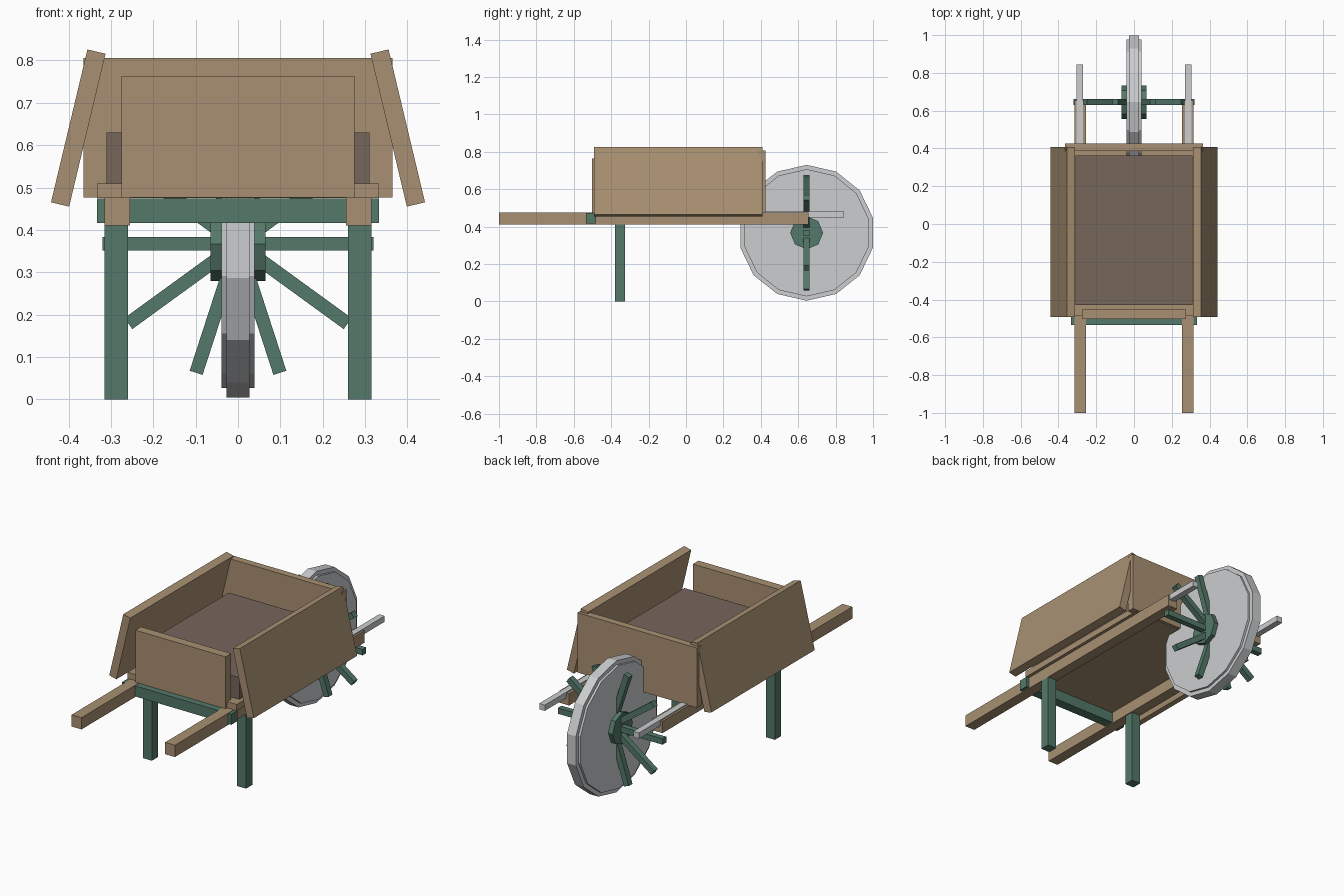
import bpy
from math import radians, pi

old = bpy.data.objects.get("Cube")
if old:
    bpy.data.objects.remove(old, do_unlink=True)


def linear(c):
    c /= 255
    return c / 12.92 if c <= 0.04045 else ((c + 0.055) / 1.055) ** 2.4


def material(name, *rgb):
    m = bpy.data.materials.new(name)
    m.use_nodes = True
    colour = [linear(c) for c in rgb] + [1]
    m.diffuse_color = colour
    m.node_tree.nodes["Principled BSDF"].inputs["Base Color"].default_value = colour
    return m


WOOD = material("light wood", 168, 144, 114)
SOIL = material("dark brown", 118, 102, 91)
GREEN = material("green paint", 84, 120, 105)
METAL = material("pale grey", 203, 205, 207)


def finish(name, mat):
    obj = bpy.context.object
    obj.name = obj.data.name = name
    obj.data.materials.append(mat)
    return obj


def box(name, mat, x, y, z, tilt=0):
    """Box from (min, max) ranges, tilted about the y axis."""
    spans = (x, y, z)
    bpy.ops.mesh.primitive_cube_add(size=1, location=[(a + b) / 2 for a, b in spans])
    obj = finish(name, mat)
    obj.scale = [b - a for a, b in spans]
    obj.rotation_euler.y = tilt
    return obj


def pair(name, mat, x, y, z, tilt=0):
    """Matching boxes on the left (+x) and right (-x)."""
    box("left_" + name, mat, x, y, z, tilt)
    box("right_" + name, mat, (-x[1], -x[0]), y, z, -tilt)


AXLE_Y, AXLE_Z = 0.645, 0.367


def disc(name, mat, sides, radius, half_width):
    """Flat-sided cylinder on the axle, with one corner at the top."""
    bpy.ops.mesh.primitive_cylinder_add(
        vertices=sides, radius=radius, depth=2 * half_width,
        location=(0, AXLE_Y, AXLE_Z), rotation=(pi / 2, 0, pi / 2))
    finish(name, mat)


# Frame
pair("handle", WOOD, (0.255, 0.315), (-1, 0.655), (0.411, 0.476))
pair("leg", GREEN, (0.26, 0.315), (-0.38, -0.325), (0, 0.411))
box("cross_beam", GREEN, (-0.333, 0.333), (-0.535, -0.48), (0.416, 0.474))
pair("fork_bar", METAL, (0.27, 0.304), (0.4, 0.845), (0.45, 0.482))

# Tray
box("tray_base", WOOD, (-0.333, 0.333), (-0.487, 0.41), (0.475, 0.51))
box("tray_load", SOIL, (-0.31, 0.31), (-0.43, 0.363), (0.51, 0.63))
box("front_panel", WOOD, (-0.275, 0.275), (-0.502, -0.453), (0.476, 0.763))
box("back_panel", WOOD, (-0.365, 0.365), (0.386, 0.425), (0.476, 0.806))
pair("side_panel", WOOD, (0.355, 0.399), (-0.492, 0.408), (0.455, 0.826), radians(-13.4))

# Wheel, hub and crossing spokes
disc("wheel_rim", METAL, 14, 0.363, 0.027)
disc("wheel_disc", METAL, 14, 0.34, 0.039)
disc("hub", GREEN, 8, 0.088, 0.065)
for i in range(5):
    box(f"spoke_{i + 1}", GREEN, (-0.32, 0.32), (AXLE_Y - 0.016, AXLE_Y + 0.016),
        (AXLE_Z - 0.016, AXLE_Z + 0.016), i * pi / 5)
